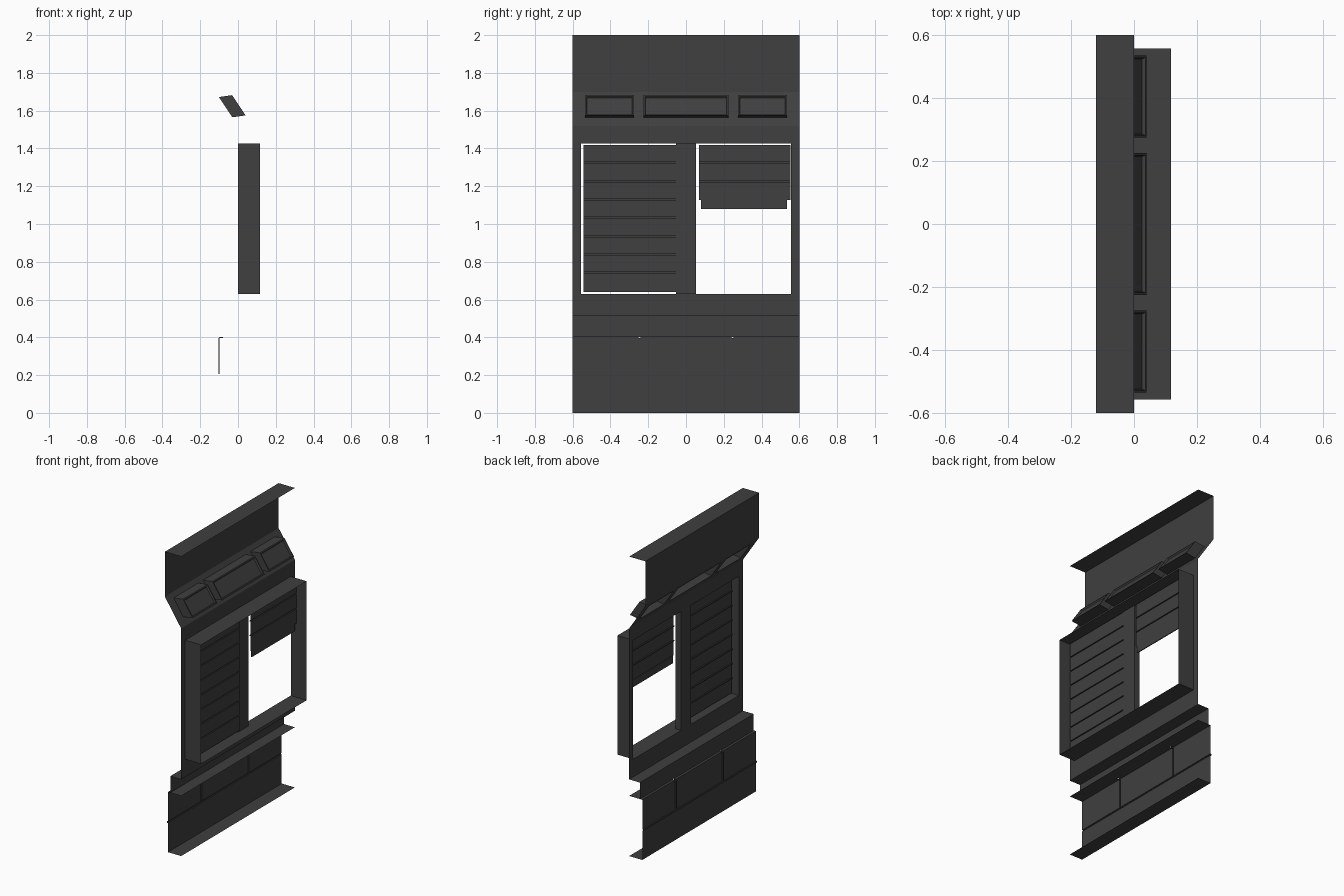
import bpy, bmesh
from mathutils import Vector

cube = bpy.data.objects.get("Cube")
if cube:
    bpy.data.objects.remove(cube, do_unlink=True)

COLOR = (0.05, 0.05, 0.05, 1)
paint = bpy.data.materials.new("dark_grey")
paint.use_nodes = True
paint.diffuse_color = COLOR
bsdf = paint.node_tree.nodes["Principled BSDF"]
bsdf.inputs["Base Color"].default_value = COLOR
bsdf.inputs["Roughness"].default_value = 0.8


def finish(name, bm):
    bmesh.ops.remove_doubles(bm, verts=bm.verts, dist=0.0001)
    mesh = bpy.data.meshes.new(name)
    bm.to_mesh(mesh)
    bm.free()
    mesh.materials.append(paint)
    obj = bpy.data.objects.new(name, mesh)
    bpy.context.collection.objects.link(obj)
    return obj


def face(bm, points):
    return bm.faces.new([bm.verts.new(p) for p in points])


def strip(bm, profile, spans):
    """Sweep an open (x, z) profile along each (y0, y1) span; outside is +x."""
    for y0, y1 in spans:
        for (xa, za), (xb, zb) in zip(profile, profile[1:]):
            face(bm, [(xa, y0, za), (xb, y0, zb), (xb, y1, zb), (xa, y1, za)])


def sheet(name, profile, spans):
    bm = bmesh.new()
    strip(bm, profile, spans)
    return finish(name, bm)


def box(name, x, y, z):
    bm = bmesh.new()
    bmesh.ops.create_cube(bm, size=1)
    for v in bm.verts:
        v.co = [a + (c + 0.5) * (b - a) for c, (a, b) in zip(v.co, (x, y, z))]
    return finish(name, bm)


def gaps(spans, half=0.6):
    """Parts of the full width that are not covered by the spans."""
    edges = [-half] + [y for s in spans for y in s] + [half]
    return list(zip(edges[::2], edges[1::2]))


HALF = 0.6
FULL = [(-HALF, HALF)]
BACK = -0.12

# Upper wall with its top flange
sheet("upper_wall", [(0, 2), (BACK, 2), (BACK, 1.70)], FULL)

# Sloped band with three openings
def on_slope(z):
    return (BACK * (z - 1.52) / 0.18, z)

LOW, HIGH = 1.565, 1.672
lights = [(-0.535, -0.275), (-0.225, 0.225), (0.275, 0.535)]
bm = bmesh.new()
strip(bm, [on_slope(1.70), on_slope(HIGH)], FULL)
strip(bm, [on_slope(HIGH), on_slope(LOW)], gaps(lights))
strip(bm, [on_slope(LOW), on_slope(1.52)], FULL)
finish("sloped_band", bm)

# Hollow boxes standing out of the sloped band, each with a recessed front
OUT = Vector((0.07, 0, 0.01))
for name, (y0, y1) in zip(("right", "middle", "left"), lights):
    (xt, zt), (xb, zb) = on_slope(HIGH), on_slope(LOW)
    ring = [Vector(p) for p in ((xt, y0, zt), (xb, y0, zb), (xb, y1, zb), (xt, y1, zt))]
    bm = bmesh.new()
    for a, b in zip(ring, ring[1:] + ring[:1]):
        face(bm, [a, b, b + OUT, a + OUT])
    front = face(bm, [p + OUT for p in ring])
    bmesh.ops.remove_doubles(bm, verts=bm.verts, dist=0.0001)
    bm.normal_update()
    bmesh.ops.inset_region(bm, faces=[front], thickness=0.010)
    bmesh.ops.inset_region(bm, faces=[front], thickness=0.006, depth=-0.010)
    finish("sloped_box_" + name, bm)

# Main wall with two window openings
BOTTOM, TOP, SIDE, POST = 0.63, 1.425, 0.557, 0.053
bm = bmesh.new()
strip(bm, [(0, 1.52), (0, TOP)], FULL)
strip(bm, [(0, TOP), (0, BOTTOM)], [(-HALF, -SIDE), (SIDE, HALF)])
strip(bm, [(0, BOTTOM), (0, 0.512)], FULL)
finish("window_wall", bm)
box("window_post", (0, 0.04), (-POST, POST), (BOTTOM, TOP))

# Thin frame around both windows
DEPTH = 0.117
bm = bmesh.new()
strip(bm, [(DEPTH, TOP), (0, TOP)], [(-SIDE, SIDE)])
strip(bm, [(0, BOTTOM), (DEPTH, BOTTOM)], [(-SIDE, SIDE)])
for y in (-SIDE, SIDE):
    face(bm, [(0, y, BOTTOM), (DEPTH, y, BOTTOM), (DEPTH, y, TOP), (0, y, TOP)])
finish("window_frame", bm)

# Slatted shutters with narrow grooves between slats
SHUTTER_X, PITCH = 0.045, 0.0972

def shutter(name, count, span):
    profile = []
    for i in range(count):
        top = 1.418 - i * PITCH
        low = top - PITCH
        profile += [(SHUTTER_X, top), (SHUTTER_X, low + 0.007)]
        if i < count - 1:
            profile += [(SHUTTER_X - 0.008, low + 0.007), (SHUTTER_X - 0.008, low)]
        else:
            profile += [(SHUTTER_X, low)]
    sheet(name, profile, [span])

shutter("closed_shutter", 8, (-0.542, -0.05))
shutter("raised_shutter", 3, (0.07, 0.553))
box("shutter_bottom_bar", (0.039, 0.045), (0.08, 0.535), (1.08, 1.128))

# Ledge below the windows and the shelf under it
sheet("ledge", [(0, 0.512), (-0.08, 0.512), (-0.08, 0.402)], FULL)
sheet("shelf", [(0, 0.402), (-0.08, 0.402)], FULL)

# Lower panels split by narrow grooves
FRONT, GROOVE, SEAM = -0.097, -0.104, 0.20
seams = [(y - 0.005, y + 0.005) for y in (-0.247, 0.247)]
outer = [(-0.08, 0.402), (FRONT, 0.402), (FRONT, SEAM + 0.005)]
inner = [(-0.08, 0.396), (GROOVE, 0.396), (GROOVE, SEAM + 0.005)]
bm = bmesh.new()
strip(bm, outer, gaps(seams))
strip(bm, inner, seams)
for y in [y for s in seams for y in s]:
    for (a, b), (c, d) in zip(zip(outer, outer[1:]), zip(inner, inner[1:])):
        face(bm, [(x, y, z) for x, z in (a, b, d, c)])
finish("lower_panels", bm)

# Base wall with the horizontal seam and the bottom flange
sheet("base_wall", [(FRONT, SEAM + 0.005), (GROOVE, SEAM + 0.005),
                    (GROOVE, SEAM - 0.005), (FRONT, SEAM - 0.005),
                    (FRONT, 0), (0, 0)], FULL)
